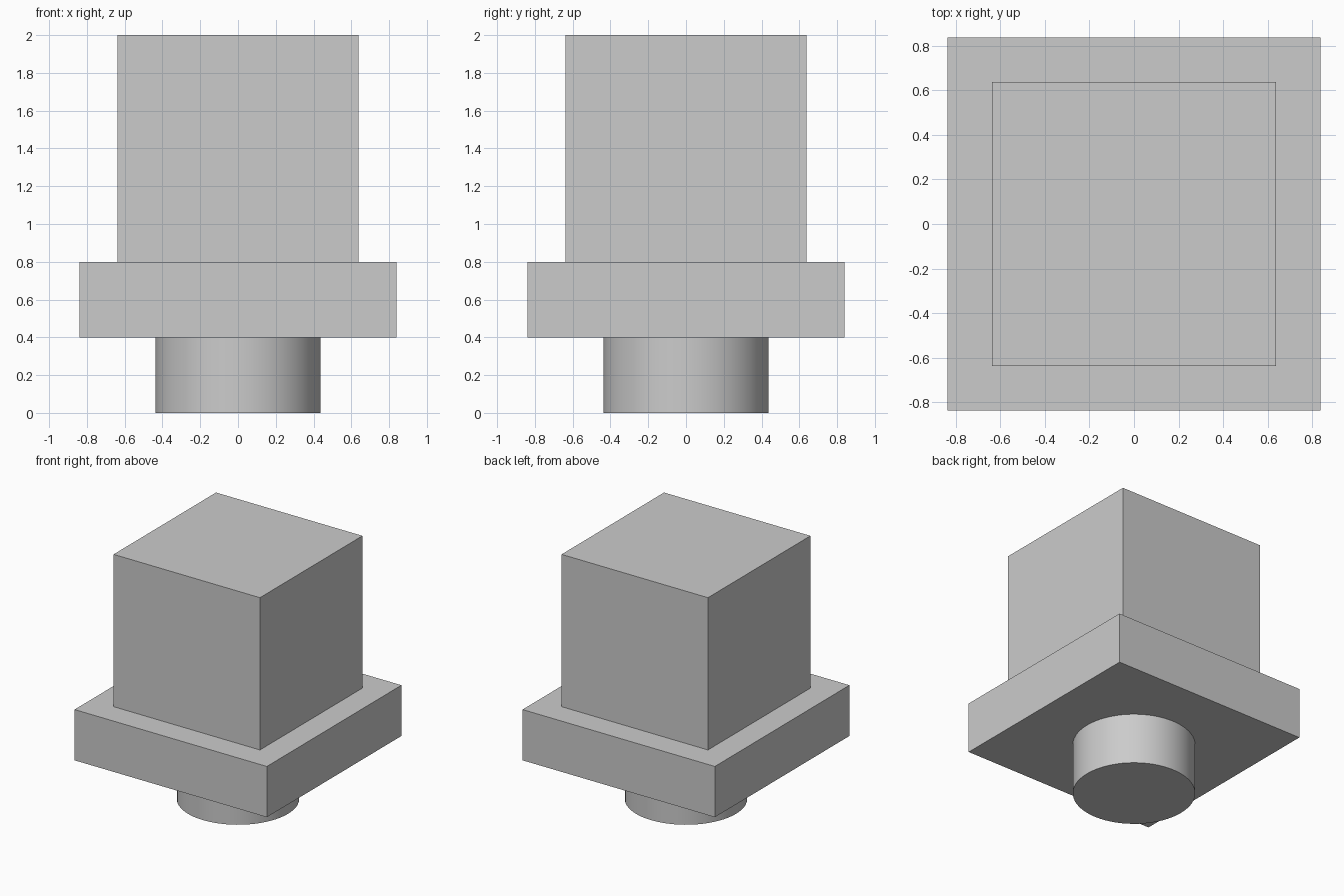
import bpy
import math

old = bpy.data.objects.get("Cube")
if old:
    bpy.data.objects.remove(old, do_unlink=True)

# Single plain grey for all parts
GREY = (0.6, 0.6, 0.6, 1.0)
grey = bpy.data.materials.new("plain_grey")
grey.use_nodes = True
grey.diffuse_color = GREY
grey.node_tree.nodes["Principled BSDF"].inputs["Base Color"].default_value = GREY


def finish(name):
    obj = bpy.context.object
    obj.name = name
    obj.data.materials.append(grey)
    return obj


def box(name, width, bottom, top):
    bpy.ops.mesh.primitive_cube_add(size=1, location=(0, 0, (bottom + top) / 2))
    obj = finish(name)
    obj.scale = (width, width, top - bottom)
    bpy.ops.object.transform_apply(location=False, rotation=False, scale=True)
    return obj


# Round peg underneath
bpy.ops.mesh.primitive_cylinder_add(vertices=64, radius=0.437, depth=0.4, location=(0, 0, 0.2))
finish("round_peg")
bpy.ops.object.shade_smooth_by_angle(angle=math.radians(30))

# Wide square flange and tall square block
box("square_flange", 1.676, 0.4, 0.8)
box("square_block", 1.276, 0.8, 2.0)
